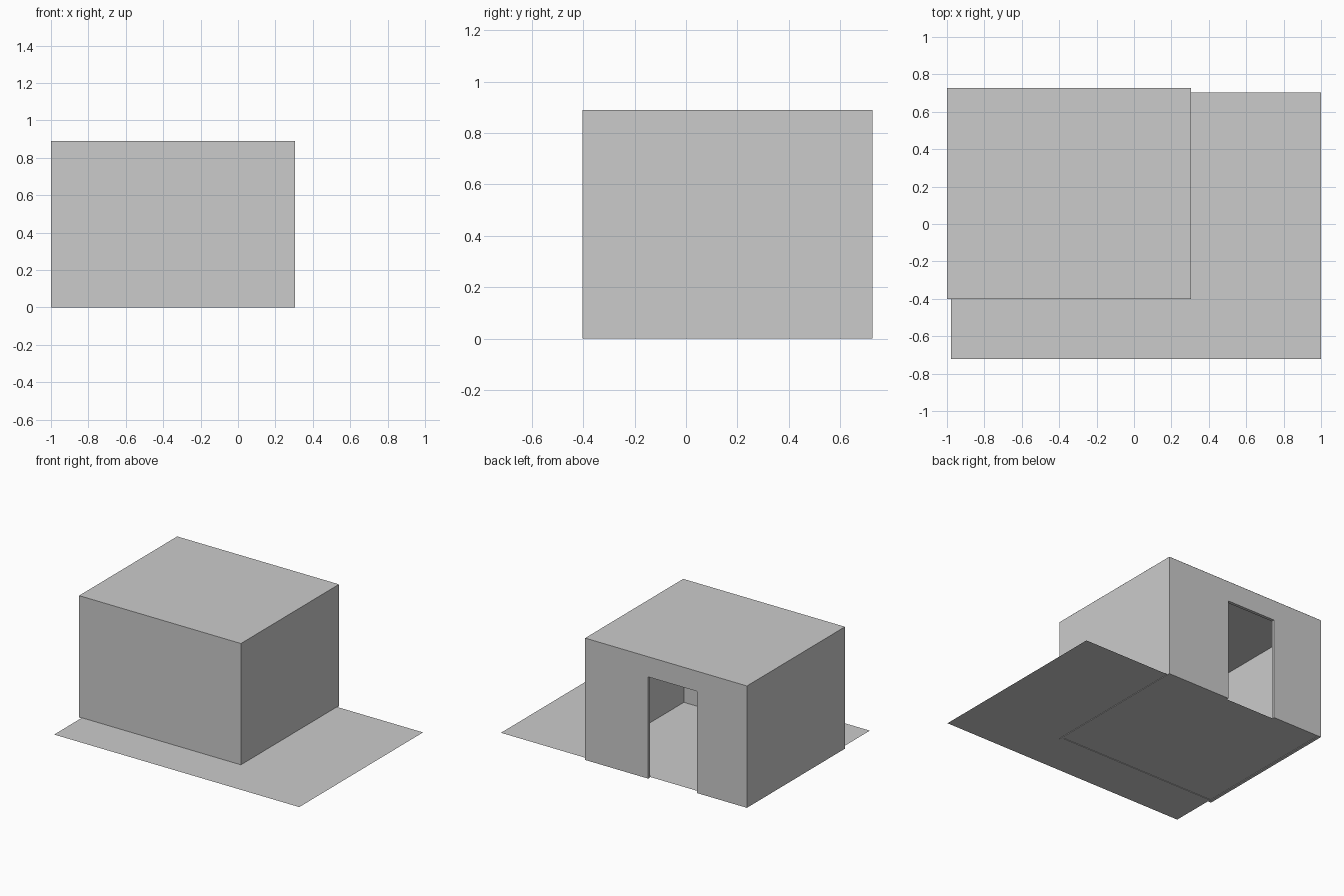
import bpy, bmesh
from mathutils import Matrix, Vector

if "Cube" in bpy.data.objects:
    bpy.data.objects.remove(bpy.data.objects["Cube"])


def add_object(name, bm):
    mesh = bpy.data.meshes.new(name)
    bm.to_mesh(mesh)
    bm.free()
    obj = bpy.data.objects.new(name, mesh)
    bpy.context.collection.objects.link(obj)
    return obj


def box(name, lo, hi):
    lo, hi = Vector(lo), Vector(hi)
    bm = bmesh.new()
    bmesh.ops.create_cube(bm, size=1, matrix=Matrix.Translation((lo + hi) / 2)
                          @ Matrix.Diagonal((*(hi - lo), 1)))
    return add_object(name, bm)


def sheet(name, x0, x1, y0, y1, z):
    bm = bmesh.new()
    bm.faces.new([bm.verts.new((x, y, z)) for x, y in
                  ((x0, y0), (x1, y0), (x1, y1), (x0, y1))])
    return add_object(name, bm)


def cut(target, cutter):
    cutter.hide_render = True
    cutter.hide_viewport = True
    mod = target.modifiers.new(cutter.name, 'BOOLEAN')
    mod.operation = 'DIFFERENCE'
    mod.solver = 'EXACT'
    mod.object = cutter


X0, X1, Y0, Y1, H = -1.0, 0.305, -0.402, 0.726, 0.892
T = 0.022  # wall thickness

# Thin walls, open at top and bottom, with a doorway at the back
walls = box("walls", (X0, Y0, 0), (X1, Y1, H - 0.003))
cut(walls, box("room_cutter", (X0 + T, Y0 + T, -0.1), (X1 - T, Y1 - T, 1.1)))
cut(walls, box("door_cutter", (-0.597, Y1 - 0.1, -0.1), (-0.203, Y1 + 0.1, 0.742)))

# Flat roof sheet
sheet("roof", X0 + 0.003, X1 - 0.003, Y0 + 0.003, Y1 - 0.003, H)

# Plot of land, which is also the room floor
sheet("ground_sheet", X0 + T, 1.0, -0.722, Y1 - T, 0.004)
